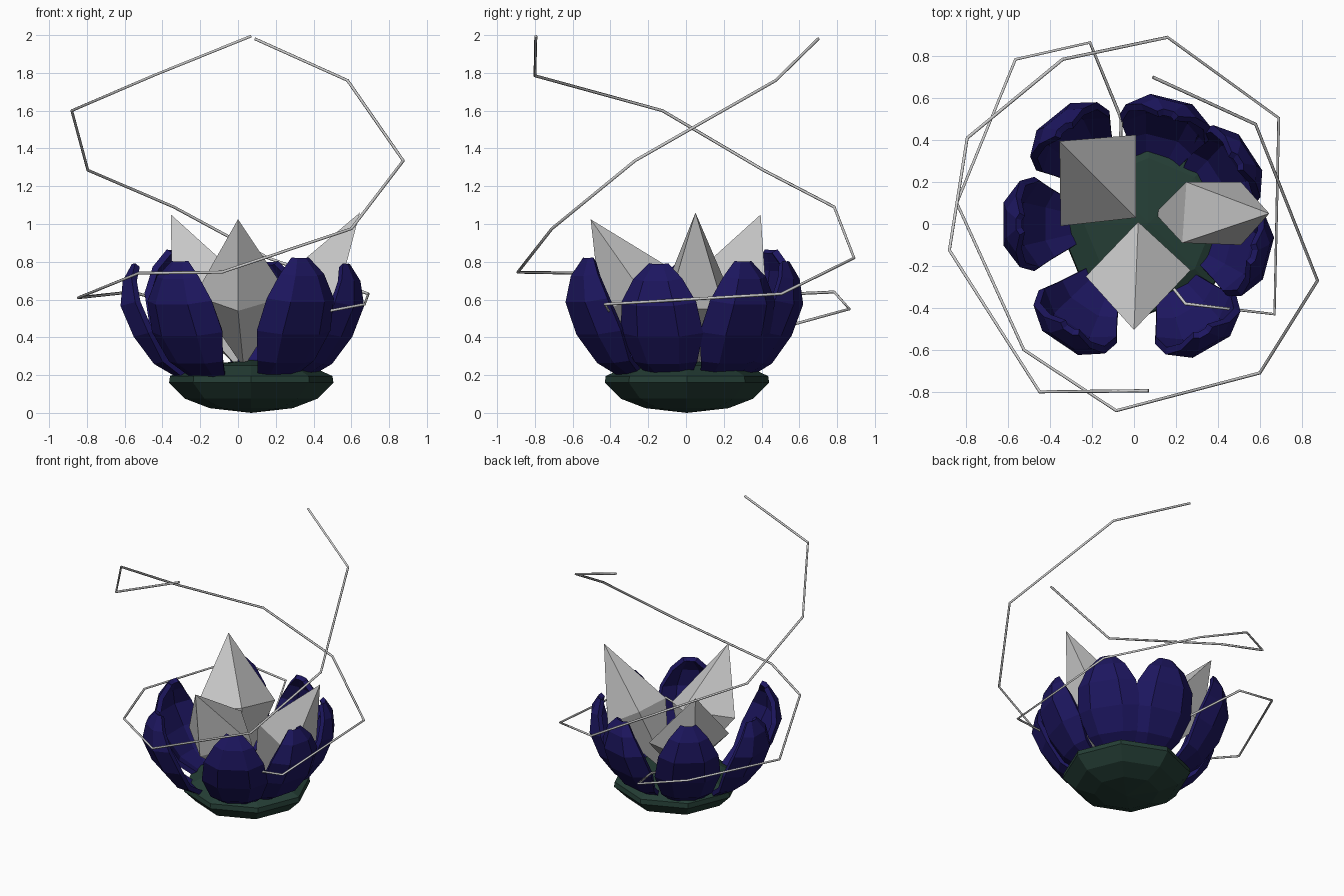
import bpy, bmesh
from math import sin, cos, pi, radians
from mathutils import Vector

if "Cube" in bpy.data.objects:
    bpy.data.objects.remove(bpy.data.objects["Cube"])


def material(name, rgb):
    m = bpy.data.materials.new(name)
    m.diffuse_color = (*rgb, 1)
    m.use_nodes = True
    m.node_tree.nodes["Principled BSDF"].inputs["Base Color"].default_value = m.diffuse_color
    return m


def make_object(name, bm, mat=None):
    mesh = bpy.data.meshes.new(name)
    bmesh.ops.recalc_face_normals(bm, faces=bm.faces)
    bm.to_mesh(mesh)
    bm.free()
    ob = bpy.data.objects.new(name, mesh)
    bpy.context.collection.objects.link(ob)
    if mat:
        mesh.materials.append(mat)
    return ob


NAVY = material("petal_navy", (0.012, 0.008, 0.115))
GREEN = material("base_green", (0.018, 0.048, 0.036))


# Faceted base: shallow bowl closed by a low dome
def base(center, profile, bottom, top, sides=8):
    bm = bmesh.new()
    cx, cy = center
    rings = []
    for r, z in profile:
        rings.append([bm.verts.new((cx + r * cos(2 * pi * k / sides),
                                    cy + r * sin(2 * pi * k / sides), z))
                      for k in range(sides)])
    for a, b in zip(rings, rings[1:]):
        for k in range(sides):
            j = (k + 1) % sides
            bm.faces.new((a[k], a[j], b[j], b[k]))
    for ring, z in ((rings[0], bottom), (rings[-1], top)):
        tip = bm.verts.new((cx, cy, z))
        for k in range(sides):
            bm.faces.new((ring[k], ring[(k + 1) % sides], tip))
    return make_object("flower_base", bm, GREEN)


base((0.07, 0.005), [(0.22, 0.025), (0.35, 0.075), (0.435, 0.16),
                     (0.43, 0.195), (0.31, 0.25)], 0.0, 0.28)

# Petal profile: radius, height, half width, inward cupping of the edges
PETAL = [(0.30, 0.18, 0.09, 0.02), (0.46, 0.27, 0.165, 0.06),
         (0.57, 0.41, 0.215, 0.10), (0.635, 0.57, 0.195, 0.10),
         (0.615, 0.70, 0.125, 0.06), (0.56, 0.79, 0.045, 0.02)]


def petal(name, angle, height, reach):
    bm = bmesh.new()
    a = radians(angle)
    out, side = Vector((cos(a), sin(a), 0)), Vector((-sin(a), cos(a), 0))
    rows = []
    for r, z, w, cup in PETAL:
        z = 0.17 + (z - 0.17) * height
        row = []
        for u in (-1, -0.5, 0.5, 1):
            p = Vector((0.03, 0, z)) + out * (r * reach - cup * u * u) + side * w * u
            p.z += 0.25 * cup * u * u
            row.append(bm.verts.new(p))
        rows.append(row)
    for lo, hi in zip(rows, rows[1:]):
        for i in range(3):
            bm.faces.new((lo[i], lo[i + 1], hi[i + 1], hi[i]))
    ob = make_object(name, bm, NAVY)
    mod = ob.modifiers.new("thickness", 'SOLIDIFY')
    mod.thickness = 0.035
    mod.offset = 0


for i, (ang, h, s) in enumerate([(180, 0.98, 1.04), (-124, 1.0, 1.09), (-60, 1.03, 1.08),
                                 (-15, 0.98, 1.01), (33, 1.0, 1.0), (76, 1.0, 0.98),
                                 (129, 1.1, 1.05)]):
    petal(f"petal_{i + 1}", ang, h, s)


# Leaning crystals: four-sided double pyramids, closed at apex and bottom
def crystal(name, apex, ring, bottom):
    bm = bmesh.new()
    vs = [bm.verts.new(p) for p in ring]
    for tip in (bm.verts.new(apex), bm.verts.new(bottom)):
        for k in range(4):
            bm.faces.new((vs[k], vs[(k + 1) % 4], tip))
    make_object(name, bm)


crystal("crystal_front", (0, -0.505, 1.025),
        [(-0.23, -0.25, 0.62), (0, -0.45, 0.54), (0.27, -0.22, 0.62), (0.02, 0.01, 0.71)],
        (0.03, -0.05, 0.24))
crystal("crystal_right", (0.645, 0.05, 1.06),
        [(0.25, 0.2, 0.71), (0.23, -0.09, 0.71), (0.51, -0.1, 0.55), (0.51, 0.2, 0.55)],
        (0.10, 0.05, 0.22))
crystal("crystal_back", (-0.355, 0.395, 1.05),
        [(0.01, 0.425, 0.63), (-0.31, 0.35, 0.54), (-0.35, -0.01, 0.63), (0.01, 0.03, 0.72)],
        (0.0, 0.06, 0.24))


# Thin angular wires spiralling up around the flower
def wire(name, pts):
    cu = bpy.data.curves.new(name, 'CURVE')
    cu.dimensions = '3D'
    cu.bevel_depth = 0.008
    cu.bevel_resolution = 1
    cu.use_fill_caps = True
    sp = cu.splines.new('POLY')
    sp.points.add(len(pts) - 1)
    for p, co in zip(sp.points, pts):
        p.co = (*co, 1)
    bpy.context.collection.objects.link(bpy.data.objects.new(name, cu))


wire("wire_a", [(0.09, 0.70, 1.98), (0.58, 0.475, 1.76), (0.875, -0.27, 1.335),
                (0.60, -0.71, 0.975), (-0.085, -0.89, 0.745), (-0.525, -0.60, 0.74),
                (-0.845, 0.10, 0.61), (-0.565, 0.785, 0.64), (-0.21, 0.865, 0.55),
                (-0.06, 0.50, 0.45), (-0.065, 0.38, 0.42)])
wire("wire_b", [(0.07, -0.795, 1.995), (-0.45, -0.80, 1.785), (-0.88, -0.125, 1.60),
                (-0.795, 0.41, 1.285), (-0.34, 0.785, 1.09), (0.16, 0.89, 0.82),
                (0.69, 0.505, 0.63), (0.67, -0.43, 0.575), (0.245, -0.38, 0.495),
                (0.19, -0.31, 0.46)])
